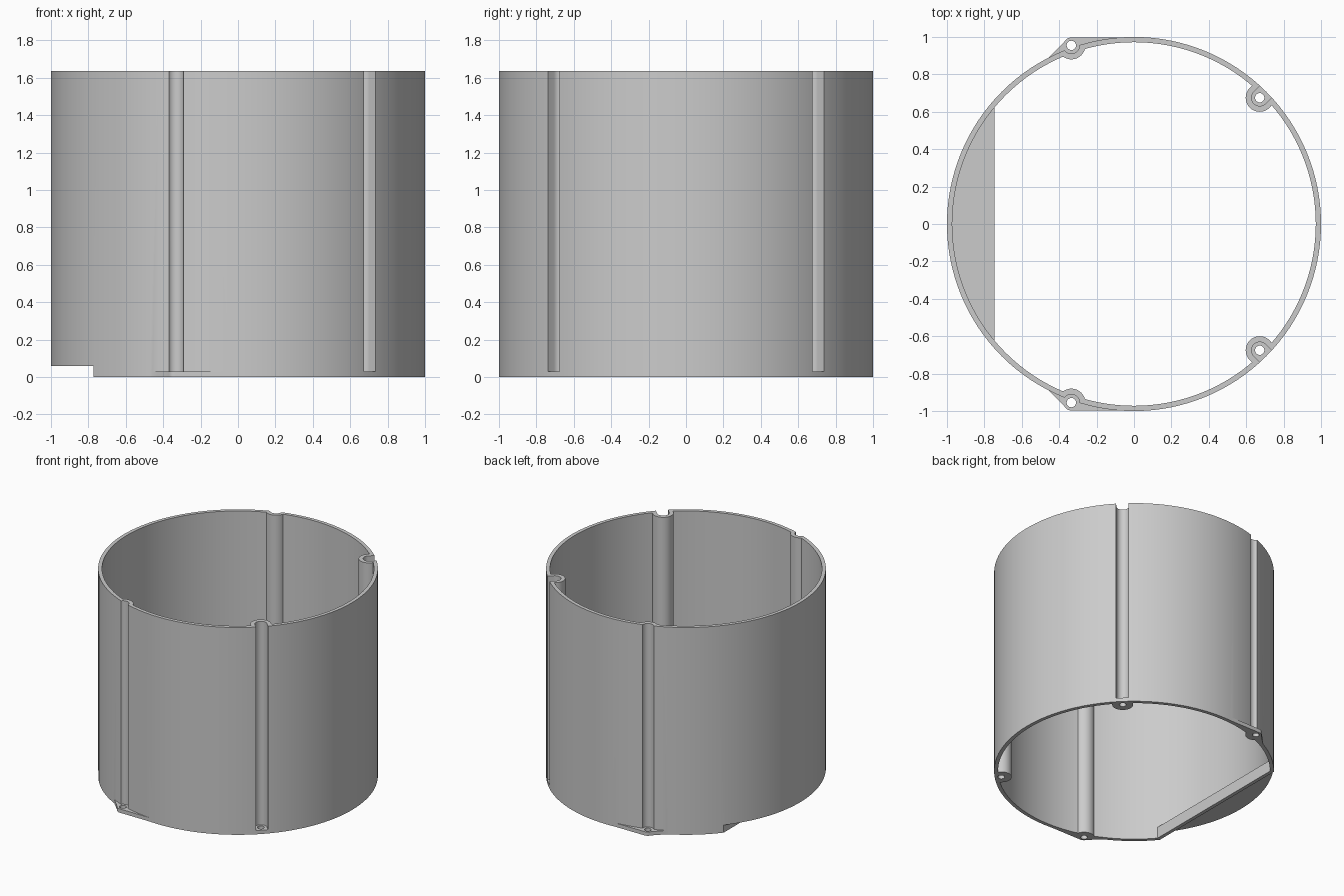
import bpy, bmesh
from math import cos, sin, pi, atan2, radians

HEIGHT = 1.635
WALL_IN = 0.972
TAB_TOP = 0.03
BOSSES = [(0.672, 0.675), (0.672, -0.675), (-0.335, 0.955), (-0.335, -0.955)]

old = bpy.data.objects.get("Cube")
if old:
    bpy.data.objects.remove(old, do_unlink=True)

grey = bpy.data.materials.new("plain grey")
grey.use_nodes = True
colour = (0.6, 0.6, 0.6, 1)
grey.diffuse_color = colour
grey.node_tree.nodes["Principled BSDF"].inputs["Base Color"].default_value = colour


def prism(name, points, z0, z1):
    """Extrude a closed outline from z0 to z1."""
    bm = bmesh.new()
    face = bm.faces.new([bm.verts.new((x, y, z0)) for x, y in points])
    top = bmesh.ops.extrude_face_region(bm, geom=[face])["geom"]
    bmesh.ops.translate(bm, vec=(0, 0, z1 - z0),
                        verts=[v for v in top if isinstance(v, bmesh.types.BMVert)])
    bmesh.ops.recalc_face_normals(bm, faces=bm.faces)
    mesh = bpy.data.meshes.new(name)
    bm.to_mesh(mesh)
    bm.free()
    obj = bpy.data.objects.new(name, mesh)
    mesh.materials.append(grey)
    bpy.context.collection.objects.link(obj)
    return obj


def arc(cx, cy, r, start, sweep, n):
    return [(cx + r * cos(start + sweep * i / n), cy + r * sin(start + sweep * i / n))
            for i in range(n + 1)]


def disc(cx, cy, r, n):
    return arc(cx, cy, r, 0, 2 * pi, n)[:-1]


def rect(x0, x1, y0, y1):
    return [(x0, y0), (x1, y0), (x1, y1), (x0, y1)]


def combine(target, tool, operation):
    """Apply a boolean and discard the tool."""
    tool.hide_render = True
    mod = target.modifiers.new("combine", 'BOOLEAN')
    mod.operation, mod.object, mod.solver = operation, tool, 'EXACT'
    bpy.context.view_layer.objects.active = target
    bpy.ops.object.modifier_apply(modifier=mod.name)
    bpy.data.objects.remove(tool, do_unlink=True)


# Inner void, leaving room for the screw bosses and the floor ledge
void = prism("void_cutter", disc(0, 0, WALL_IN, 128), -0.1, 2)
for x, y in BOSSES:
    combine(void, prism("boss", disc(x, y, 0.075, 32), -0.2, 2.1), 'DIFFERENCE')
combine(void, prism("ledge", rect(-1.2, -0.745, -1.2, 1.2), -0.2, 0.09), 'DIFFERENCE')

# Round housing
housing = prism("housing", disc(0, 0, 1, 128), 0, HEIGHT)
combine(housing, void, 'DIFFERENCE')

# Screw channels, open to the outside above the bottom tabs
for x, y in BOSSES:
    a = atan2(y, x)
    outline = arc(x, y, 0.044, a + pi / 2, pi, 16)
    outline += [(px + 0.2 * cos(a), py + 0.2 * sin(a))
                for px, py in (outline[-1], outline[0])]
    combine(housing, prism("channel_cutter", outline, TAB_TOP, 2), 'DIFFERENCE')

# Outer mounting tabs that run tangent to the wall
for x, y in BOSSES[2:]:
    side = 1 if y > 0 else -1
    outer = arc(x, abs(y), 0.042, pi / 2, radians(65), 6)
    tab = [(0, 0.997)] + outer + [(-0.46, 0.886), (-0.43, 0.885), (-0.29, 0.945), (0, 0.985)]
    combine(housing, prism("tab", [(px, side * py) for px, py in tab], 0, TAB_TOP), 'UNION')

# Screw holes through the tabs
for x, y in BOSSES:
    combine(housing, prism("hole_cutter", disc(x, y, 0.025, 24), -0.1, 0.2), 'DIFFERENCE')

# Recess under the ledge
combine(housing, prism("recess_cutter", rect(-1.2, -0.773, -1.2, 1.2), -0.1, 0.06), 'DIFFERENCE')

bpy.ops.object.select_all(action='DESELECT')
housing.select_set(True)
bpy.context.view_layer.objects.active = housing
bpy.ops.object.shade_smooth_by_angle(angle=radians(25))
